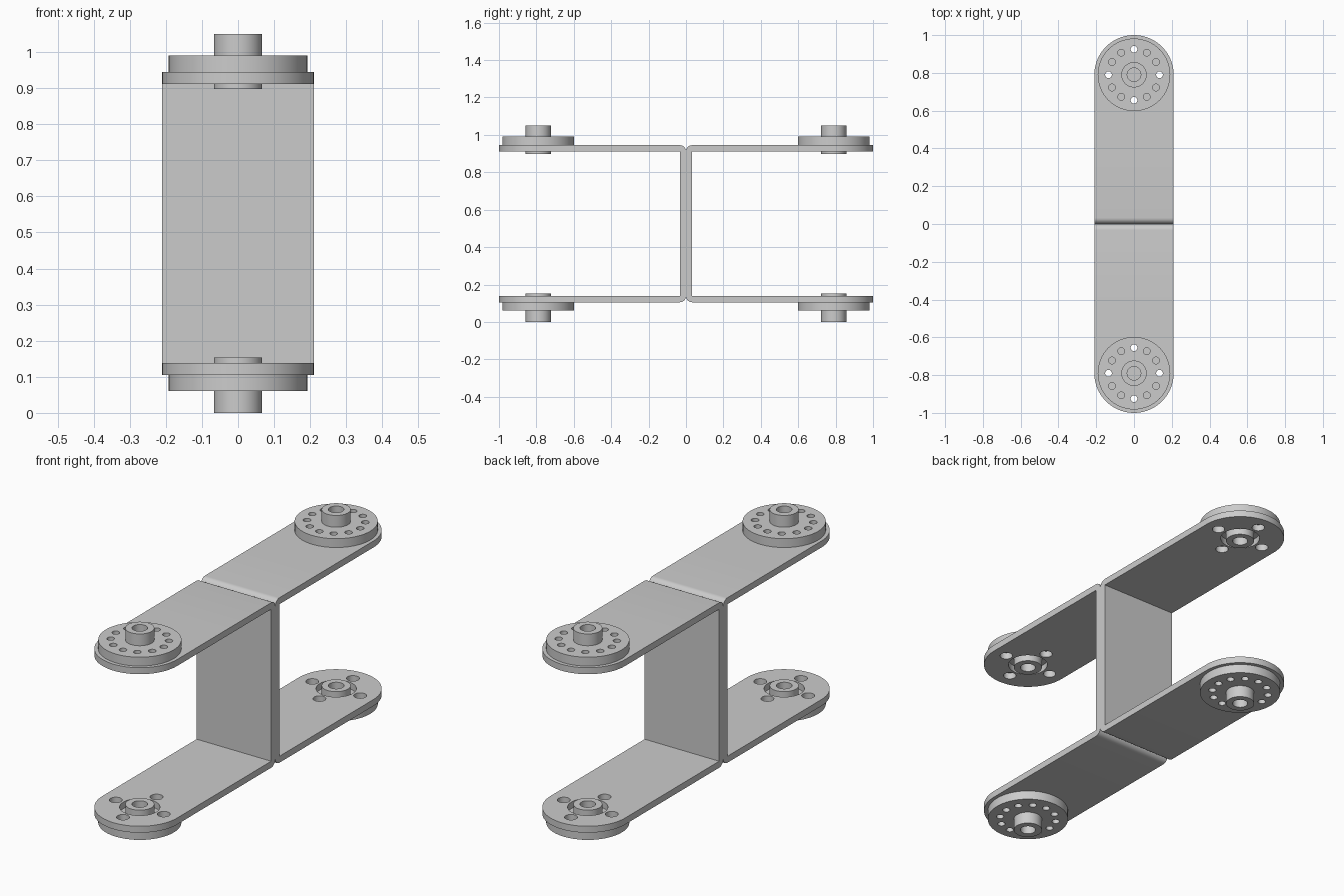
import bpy, bmesh
from math import pi, sin, cos, radians
from mathutils import Matrix, Vector

if "Cube" in bpy.data.objects:
    bpy.data.objects.remove(bpy.data.objects["Cube"])

PIVOT, HOLE_RING = 0.79, 0.135


def make(name, bm):
    bmesh.ops.recalc_face_normals(bm, faces=bm.faces)
    me = bpy.data.meshes.new(name)
    bm.to_mesh(me)
    bm.free()
    ob = bpy.data.objects.new(name, me)
    bpy.context.collection.objects.link(ob)
    return ob


def prism(name, pts, move):
    """Extrude a closed outline along a vector."""
    bm = bmesh.new()
    face = bm.faces.new([bm.verts.new(p) for p in pts])
    ext = bmesh.ops.extrude_face_region(bm, geom=[face])
    bmesh.ops.translate(bm, vec=move, verts=[v for v in ext["geom"] if isinstance(v, bmesh.types.BMVert)])
    return make(name, bm)


def drills(name, holes, z0, z1):
    """Vertical cylinders from (x, y, radius, segments)."""
    bm = bmesh.new()
    for x, y, r, n in holes:
        bmesh.ops.create_cone(bm, cap_ends=True, segments=n, radius1=r, radius2=r, depth=z1 - z0,
                              matrix=Matrix.Translation((x, y, (z0 + z1) / 2)))
    return make(name, bm)


def cut(ob, tool, op):
    mod = ob.modifiers.new("cut", 'BOOLEAN')
    mod.operation, mod.solver, mod.object = op, 'EXACT', tool
    bpy.context.view_layer.update()
    me = bpy.data.meshes.new_from_object(ob.evaluated_get(bpy.context.evaluated_depsgraph_get()))
    ob.modifiers.clear()
    ob.data = me
    bpy.data.objects.remove(tool)


def smooth(ob):
    bpy.ops.object.select_all(action='DESELECT')
    ob.select_set(True)
    bpy.context.view_layer.objects.active = ob
    bpy.ops.object.shade_smooth_by_angle(angle=radians(30))


def copy(ob, name, matrix):
    new = bpy.data.objects.new(name, ob.data)
    new.matrix_world = matrix
    bpy.context.collection.objects.link(new)


# C-shaped bracket: bent sheet section with rounded outer bends
R, T, LO, HI = 0.033, 0.033, 0.105, 0.945
bend = [(R - R * sin(a), R - R * cos(a)) for a in [i * pi / 16 for i in range(9)]]
section = [(1.1, LO)] + [(y, LO + z) for y, z in bend]
section += [(y, HI - z) for y, z in reversed(bend)] + [(1.1, HI)]
section += [(1.1, HI - T), (T, HI - T), (T, LO + T), (1.1, LO + T)]
bracket = prism("bracket_back", [(-0.21, y, z) for y, z in section], (0.42, 0, 0))

# Round the flange tips
tip = [(0.21 * cos(i * pi / 48), PIVOT + 0.21 * sin(i * pi / 48), -0.5) for i in range(49)]
tip = [(0.3, -0.2, -0.5), (0.3, 0.4, -0.5), (0.21, 0.4, -0.5)] + tip
tip += [(-0.21, 0.4, -0.5), (-0.3, 0.4, -0.5), (-0.3, -0.2, -0.5)]
cut(bracket, prism("tip_cutter", tip, (0, 0, 2)), 'INTERSECT')

# Hub opening and four screw holes through both flanges
holes = [(0, PIVOT, 0.093, 64)]
holes += [(HOLE_RING * cos(i * pi / 2), PIVOT + HOLE_RING * sin(i * pi / 2), 0.03, 32) for i in range(4)]
cut(bracket, drills("hole_cutter", holes, -0.5, 1.5), 'DIFFERENCE')
smooth(bracket)
copy(bracket, "bracket_front", Matrix.Rotation(pi, 4, 'Z'))

# Round horn: lathed disc and hub, with a bore from each end
profile = [(0, 0.03), (0.036, 0.03), (0.036, 0.105), (0.067, 0.105), (0.067, 0.045), (0.192, 0.045),
           (0.192, 0), (0.067, 0), (0.067, -0.048), (0.036, -0.048), (0.036, 0.01), (0, 0.01)]
bm = bmesh.new()
vs = [bm.verts.new((r, 0, z)) for r, z in profile]
es = [bm.edges.new(pair) for pair in zip(vs, vs[1:])]
bmesh.ops.spin(bm, geom=vs + es, cent=(0, 0, 0), axis=(0, 0, 1), angle=2 * pi, steps=64)
bmesh.ops.remove_doubles(bm, verts=bm.verts, dist=1e-4)
horn = make("horn_top_back", bm)
ring = [(HOLE_RING * cos(i * pi / 6), HOLE_RING * sin(i * pi / 6), 0.018, 24) for i in range(12)]
cut(horn, drills("ring_cutter", ring, -0.1, 0.2), 'DIFFERENCE')
smooth(horn)
horn.location = (0, PIVOT, HI)

# Remaining horns; the lower ones are flipped over
flip = Matrix.Rotation(pi, 4, 'X')
copy(horn, "horn_top_front", Matrix.Translation((0, -PIVOT, HI)))
copy(horn, "horn_bottom_back", Matrix.Translation((0, PIVOT, LO)) @ flip)
copy(horn, "horn_bottom_front", Matrix.Translation((0, -PIVOT, LO)) @ flip)
